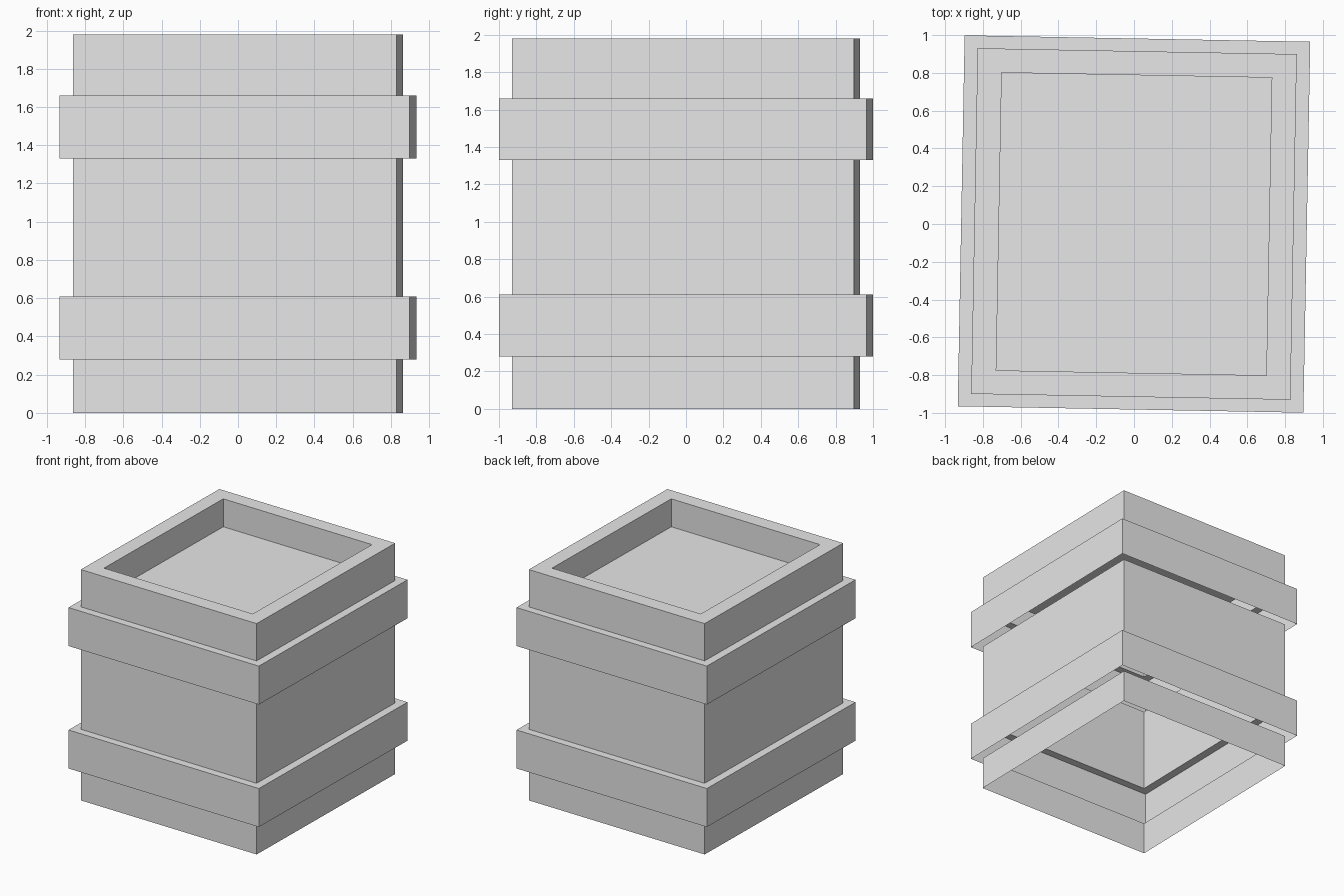
import bpy
import bmesh

cube = bpy.data.objects.get("Cube")
if cube:
    bpy.data.objects.remove(cube, do_unlink=True)

grey = bpy.data.materials.new("plain_grey")
grey.use_nodes = True
colour = (0.8, 0.8, 0.8, 1)
grey.diffuse_color = colour
grey.node_tree.nodes["Principled BSDF"].inputs["Base Color"].default_value = colour

TURN = -0.0185            # slight twist of the whole crate
BODY = (0.845, 0.915)     # half sizes of each rectangle
BAND = (0.915, 0.982)
INNER = (0.715, 0.788)
BOTTOM, TOP, FLOOR = 0, 1.98, 1.74
LOW_BAND, HIGH_BAND = (0.28, 0.61), (1.33, 1.66)


def shell(name, rings, cap=False):
    """Thin skin through a stack of rectangles, given as (half size, height)."""
    bm = bmesh.new()
    loops = []
    for (hx, hy), z in rings:
        corners = [(-hx, -hy), (hx, -hy), (hx, hy), (-hx, hy)]
        loops.append([bm.verts.new((x, y, z)) for x, y in corners])
    for a, b in zip(loops, loops[1:]):
        for i in range(4):
            j = (i + 1) % 4
            bm.faces.new((a[i], a[j], b[j], b[i]))
    if cap:
        bm.faces.new(loops[-1])
    mesh = bpy.data.meshes.new(name)
    bm.to_mesh(mesh)
    bm.free()
    mesh.materials.append(grey)
    ob = bpy.data.objects.new(name, mesh)
    ob.rotation_euler.z = TURN
    bpy.context.collection.objects.link(ob)


# Thin walls, open underneath
shell("base_wall", [(BODY, BOTTOM), (BODY, LOW_BAND[0])])
shell("middle_wall", [(BODY, LOW_BAND[1]), (BODY, HIGH_BAND[0])])

# Raised bands: outer wall and top ledge, open on the underside
for name, (z0, z1) in (("lower_band", LOW_BAND), ("upper_band", HIGH_BAND)):
    shell(name, [(BAND, z0), (BAND, z1), (BODY, z1)])

# Top wall, flat rim and sunken lid
shell("top_wall_and_lid", [(BODY, HIGH_BAND[1]), (BODY, TOP),
                           (INNER, TOP), (INNER, FLOOR)], cap=True)
